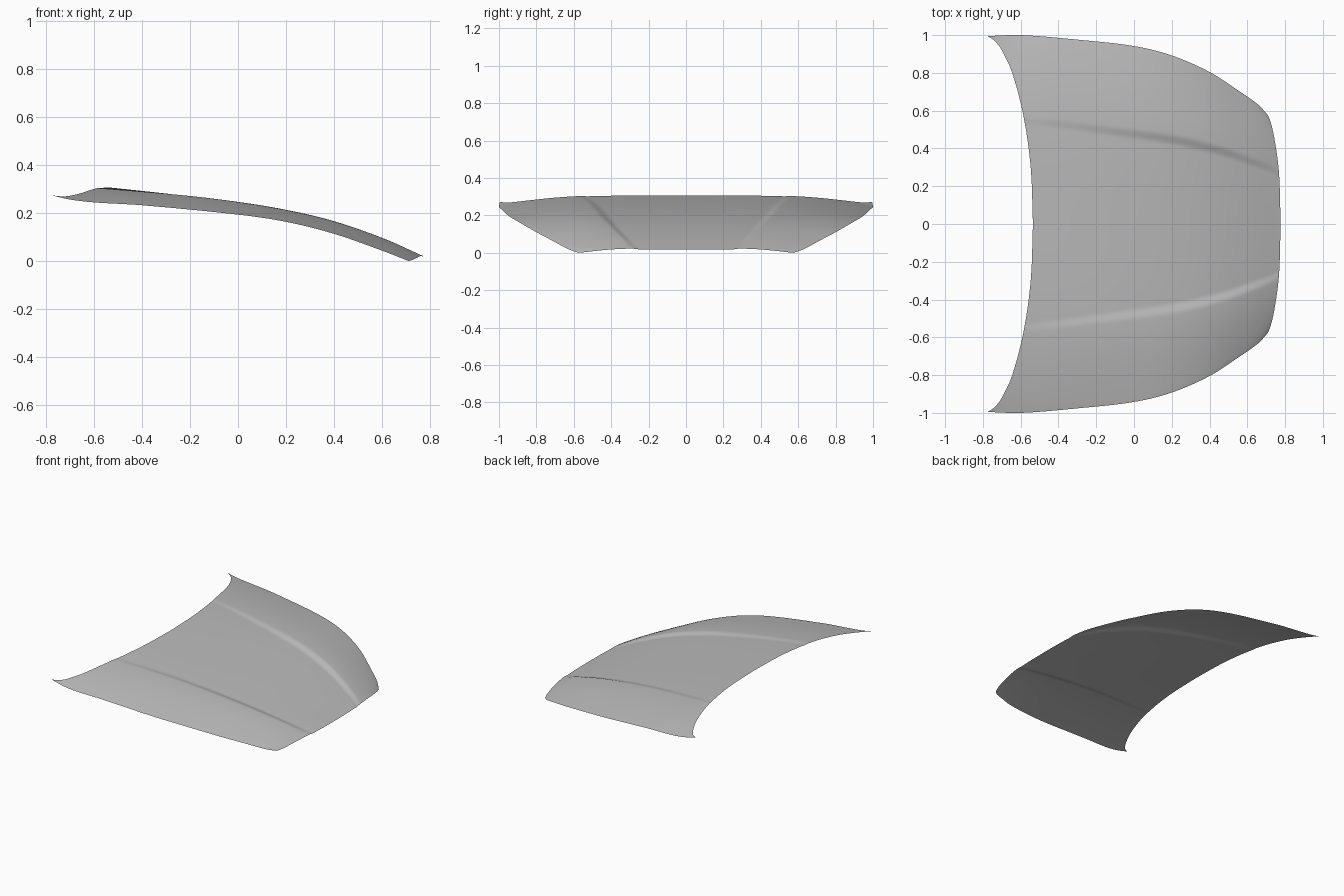
import bpy
import bmesh

if "Cube" in bpy.data.objects:
    bpy.data.objects.remove(bpy.data.objects["Cube"])


def smooth_curve(points):
    """Return a function that runs smoothly through (position, value) points."""
    n = len(points)
    slopes = []
    for i in range(n):
        a, b = points[max(i - 1, 0)], points[min(i + 1, n - 1)]
        slopes.append((b[1] - a[1]) / (b[0] - a[0]))

    def value(p):
        i = 0
        while i < n - 2 and p > points[i + 1][0]:
            i += 1
        (p0, v0), (p1, v1) = points[i], points[i + 1]
        d = p1 - p0
        u = (p - p0) / d
        if u < 0 or u > 1:
            return v0 + slopes[i] * (p - p0) if u < 0 else v1 + slopes[i + 1] * (p - p1)
        return ((1 + 2 * u) * (1 - u) ** 2 * v0 + u * (1 - u) ** 2 * d * slopes[i]
                + u * u * (3 - 2 * u) * v1 + u * u * (u - 1) * d * slopes[i + 1])
    return value


def smoothstep(u):
    u = min(max(u, 0), 1)
    return u * u * (3 - 2 * u)


# Plan outline: rear and front edges as x over y, side edge as y over x
rear_x = smooth_curve([(0, -.535), (.3, -.547), (.57, -.585), (.8, -.645),
                       (.92, -.7), (.97, -.738), (.995, -.775)])
front_x = smooth_curve([(0, .775), (.15, .773), (.3, .765), (.45, .744),
                        (.53, .726), (.575, .71)])
side_y = smooth_curve([(-.775, .995), (-.6, 1), (-.3, .976), (0, .942), (.2, .892),
                       (.4, .805), (.55, .708), (.66, .63), (.71, .575)])

# Height along the centre line and along the side edge, over x
centre_z = smooth_curve([(-.775, .332), (-.535, .308), (-.2, .271), (0, .242),
                         (.2, .205), (.4, .156), (.6, .09), (.775, .02)])
side_z = smooth_curve([(-.775, .275), (-.7, .258), (-.6, .246), (-.4, .234), (0, .195),
                       (.2, .165), (.4, .115), (.6, .045), (.71, .002), (.775, -.02)])

# Height of the pressed crease from rear to front
crease_h = smooth_curve([(0, .003), (.3, .009), (.7, .016), (.9, .012), (1, .005)])

REAR, NOSE, TAIL, CORNER = -.535, .775, -.775, .71
REAR_Y, FRONT_Y = .995, .575


def panel_point(s, t):
    """Point of the panel: s runs rear to front, t runs side to side."""
    a = abs(t)
    centre = REAR + (NOSE - REAR) * s
    side = TAIL + (CORNER - TAIL) * s
    x = ((1 - s) * rear_x(REAR_Y * a) + s * front_x(FRONT_Y * a)
         + (1 - a) * centre + a * side
         - (1 - s) * ((1 - a) * REAR + a * TAIL)
         - s * ((1 - a) * NOSE + a * CORNER))
    y = t * side_y(side)
    # Crowned section, with the middle pressed lower than the shoulders
    drop = a ** 3.3
    z = centre_z(x) - (centre_z(x) - side_z(x)) * drop
    crease = .505 + .065 * (1 - s) ** 2
    width = .045 + .04 * s
    rise = smoothstep((a - crease + width) / width)
    fade = 1 - smoothstep((a - crease) / (.97 - crease))
    return x, y, z + crease_h(s) * rise * fade


# Bonnet panel
ROWS, COLS = 64, 180
bm = bmesh.new()
grid = [[bm.verts.new(panel_point(i / ROWS, 2 * j / COLS - 1)) for j in range(COLS + 1)]
        for i in range(ROWS + 1)]
for i in range(ROWS):
    for j in range(COLS):
        bm.faces.new((grid[i][j], grid[i + 1][j], grid[i + 1][j + 1], grid[i][j + 1]))
low = min(v.co.z for v in bm.verts)
for v in bm.verts:
    v.co.z -= low
for f in bm.faces:
    f.smooth = True

mesh = bpy.data.meshes.new("bonnet_panel")
bm.to_mesh(mesh)
bm.free()
panel = bpy.data.objects.new("bonnet_panel", mesh)
bpy.context.collection.objects.link(panel)

# Plain grey metal
grey = bpy.data.materials.new("plain_grey")
grey.use_nodes = True
colour = (.5, .5, .5, 1)
grey.diffuse_color = colour
grey.node_tree.nodes["Principled BSDF"].inputs["Base Color"].default_value = colour
mesh.materials.append(grey)
